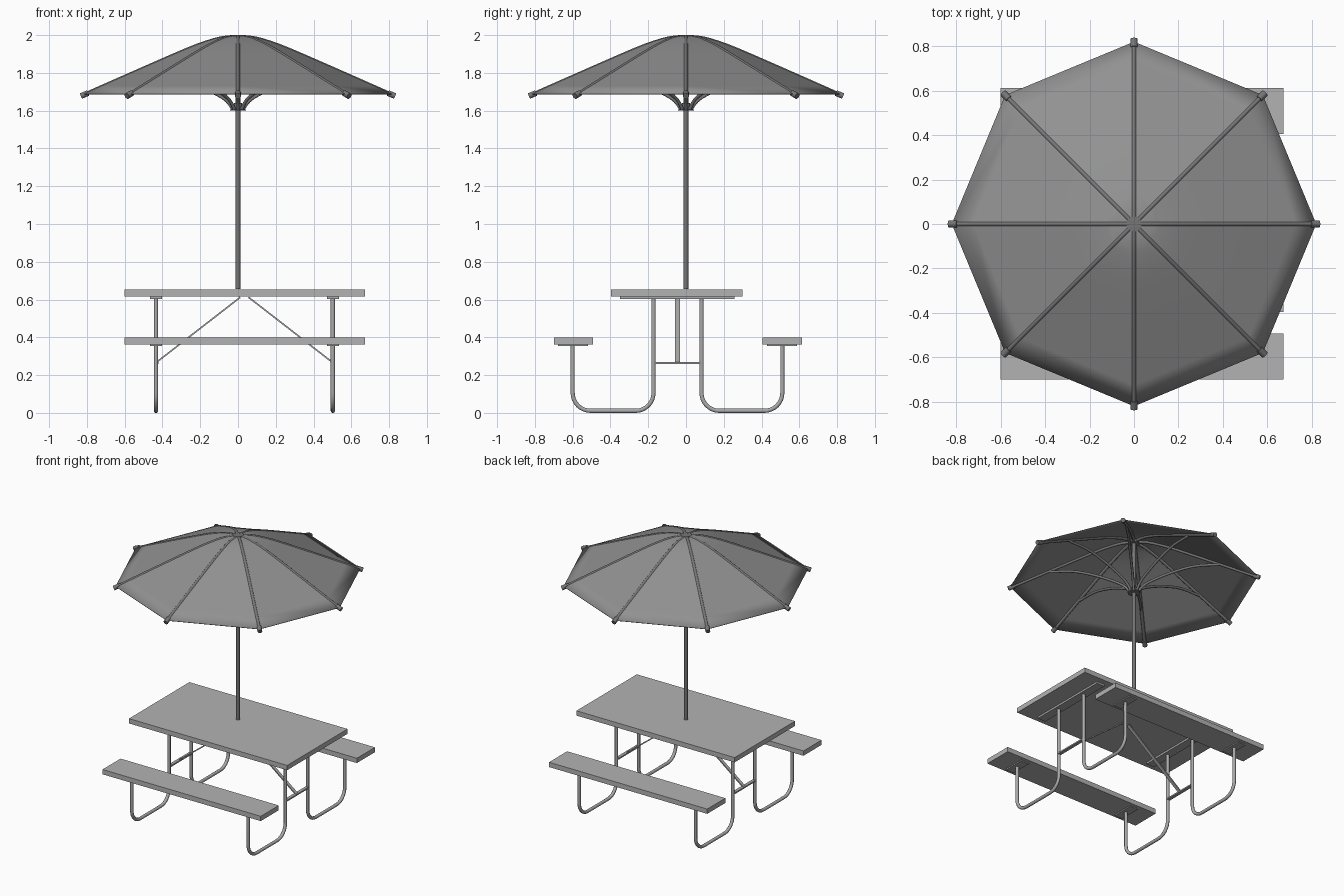
import bpy, bmesh, math
from mathutils import Vector, Matrix

if "Cube" in bpy.data.objects:
    bpy.data.objects.remove(bpy.data.objects["Cube"])


def material(name, c):
    m = bpy.data.materials.new(name)
    m.diffuse_color = (*c, 1)
    m.use_nodes = True
    m.node_tree.nodes["Principled BSDF"].inputs["Base Color"].default_value = m.diffuse_color
    return m


BOARD = material("light grey board", (0.45, 0.45, 0.45))
STEEL = material("grey steel tube", (0.40, 0.40, 0.40))
CLOTH = material("dark grey cloth", (0.28, 0.285, 0.28))
DARK = material("dark grey pole metal", (0.18, 0.18, 0.18))


def add(name, mesh, mat, smooth=None):
    ob = bpy.data.objects.new(name, mesh)
    bpy.context.scene.collection.objects.link(ob)
    mesh.materials.clear()
    mesh.materials.append(mat)
    if smooth:
        for p in mesh.polygons:
            p.use_smooth = True
        mesh.set_sharp_from_angle(angle=math.radians(smooth))
    return ob


def box(name, lo, hi, mat, matrix=None):
    lo, hi = Vector(lo), Vector(hi)
    bm = bmesh.new()
    bmesh.ops.create_cube(bm, size=1)
    bmesh.ops.scale(bm, vec=hi - lo, verts=bm.verts)
    bmesh.ops.translate(bm, vec=(lo + hi) / 2, verts=bm.verts)
    if matrix:
        bmesh.ops.transform(bm, matrix=matrix, verts=bm.verts)
    me = bpy.data.meshes.new(name)
    bm.to_mesh(me)
    bm.free()
    return add(name, me, mat)


def tube(name, pts, r, mat, res=3):
    cu = bpy.data.curves.new(name + "_path", 'CURVE')
    cu.dimensions = '3D'
    cu.bevel_depth = r
    cu.bevel_resolution = res
    cu.use_fill_caps = True
    sp = cu.splines.new('POLY')
    sp.points.add(len(pts) - 1)
    for p, q in zip(sp.points, pts):
        p.co = (*q, 1)
    tmp = bpy.data.objects.new(name + "_tmp", cu)
    bpy.context.scene.collection.objects.link(tmp)
    dg = bpy.context.evaluated_depsgraph_get()
    me = bpy.data.meshes.new_from_object(tmp.evaluated_get(dg))
    bpy.data.objects.remove(tmp)
    bpy.data.curves.remove(cu)
    return add(name, me, mat, 50)


def smooth_path(pts, n=5):
    # Catmull-Rom interpolation of (r, z) points
    p = [Vector(q) for q in pts]
    p = [2 * p[0] - p[1]] + p + [2 * p[-1] - p[-2]]
    out = []
    for i in range(1, len(p) - 2):
        a, b, c, d = p[i - 1:i + 3]
        for k in range(n):
            t = k / n
            out.append(0.5 * (2 * b + (c - a) * t + (2 * a - 5 * b + 4 * c - d) * t * t
                              + (3 * b - a - 3 * c + d) * t ** 3))
    return out + [p[-2]]


YC = -0.045            # middle of the table in y
FRAMES = (-0.434, 0.502)

# table top and benches
box("table_top", (-0.60, -0.396, 0.617), (0.673, 0.298, 0.652), BOARD)
box("front_bench", (-0.60, -0.70, 0.363), (0.673, -0.493, 0.398), BOARD)
box("back_bench", (-0.60, 0.405, 0.363), (0.673, 0.613, 0.398), BOARD)

for i, x in enumerate(FRAMES):
    # mounting plates under the boards
    box(f"table_plate_{i}", (x - 0.032, -0.35, 0.603), (x + 0.032, 0.257, 0.618), STEEL)
    for s in (-1, 1):
        y = YC + s * 0.553
        box(f"bench_plate_{i}_{s}", (x - 0.032, y - 0.08, 0.355), (x + 0.032, y + 0.08, 0.364), STEEL)
        # U-shaped leg: bench side down, round, and up to the table
        yo, yi, R, zb = 0.555, 0.127, 0.095, 0.011
        path = [(yo, 0.36)]
        for k in range(9):
            a = k / 8 * math.pi / 2
            path.append((yo - R + R * math.cos(a), zb + R - R * math.sin(a)))
        for k in range(9):
            a = k / 8 * math.pi / 2
            path.append((yi + R - R * math.sin(a), zb + R - R * math.cos(a)))
        path.append((yi, 0.61))
        tube(f"leg_{i}_{s}", [(x, YC + s * y, z) for y, z in path], 0.0115, STEEL)
    # cross bar between the inner legs
    box(f"cross_bar_{i}", (x - 0.012, YC - 0.122, 0.26), (x + 0.012, YC + 0.122, 0.27), STEEL)
    # flat diagonal brace up to the table centre
    a = Vector((x, YC, 0.266))
    b = Vector((0.012 if i == 0 else 0.056, YC, 0.612))
    d = b - a
    rot = Matrix.Rotation(-math.atan2(d.z, d.x), 4, 'Y')
    box(f"brace_{i}", (0, -0.012, -0.004), (d.length, 0.012, 0.004), STEEL,
        Matrix.Translation(a) @ rot)

# umbrella pole, top cap and runner
tube("pole", [(0, 0, 0.655), (0, 0, 1.998)], 0.0125, DARK, 4)
tube("top_cap", [(0, 0, 1.975), (0, 0, 2.0)], 0.036, DARK, 4)
tube("runner_disc", [(0, 0, 1.60), (0, 0, 1.607)], 0.042, DARK, 4)
tube("runner_collar", [(0, 0, 1.60), (0, 0, 1.64)], 0.02, DARK, 4)

# eight-sided canopy
profile = smooth_path([(0.02, 1.998), (0.1, 1.988), (0.2, 1.957), (0.3, 1.917),
                       (0.42, 1.865), (0.55, 1.808), (0.82, 1.689)], 3)
bm = bmesh.new()
rings = [[bm.verts.new((r * math.cos(k * math.pi / 4), r * math.sin(k * math.pi / 4), z))
          for k in range(8)] for r, z in profile]
for a, b in zip(rings, rings[1:]):
    for k in range(8):
        j = (k + 1) % 8
        bm.faces.new((a[k], b[k], b[j], a[j]))
bm.faces.new(rings[0])
bmesh.ops.recalc_face_normals(bm, faces=bm.faces)
if sum(f.normal.z for f in bm.faces) < 0:
    bmesh.ops.reverse_faces(bm, faces=bm.faces)
me = bpy.data.meshes.new("canopy")
bm.to_mesh(me)
bm.free()
canopy = add("canopy", me, CLOTH, 10)
mod = canopy.modifiers.new("thickness", 'SOLIDIFY')
mod.thickness = 0.004
mod.offset = -1

# ribs, curved struts and rib tips
strut = smooth_path([(0.025, 1.605), (0.06, 1.652), (0.12, 1.69), (0.25, 1.745),
                     (0.40, 1.785), (0.56, 1.79)], 4)
for k in range(8):
    c, s = math.cos(k * math.pi / 4), math.sin(k * math.pi / 4)

    def spin(path, dz=0):
        return [(r * c, r * s, z + dz) for r, z in path]

    tube(f"rib_{k}", spin(profile, -0.007), 0.011, DARK)
    tube(f"rib_tip_{k}", spin([(0.795, 1.693), (0.832, 1.677)]), 0.016, DARK)
    tube(f"strut_{k}", spin(strut), 0.009, DARK)
